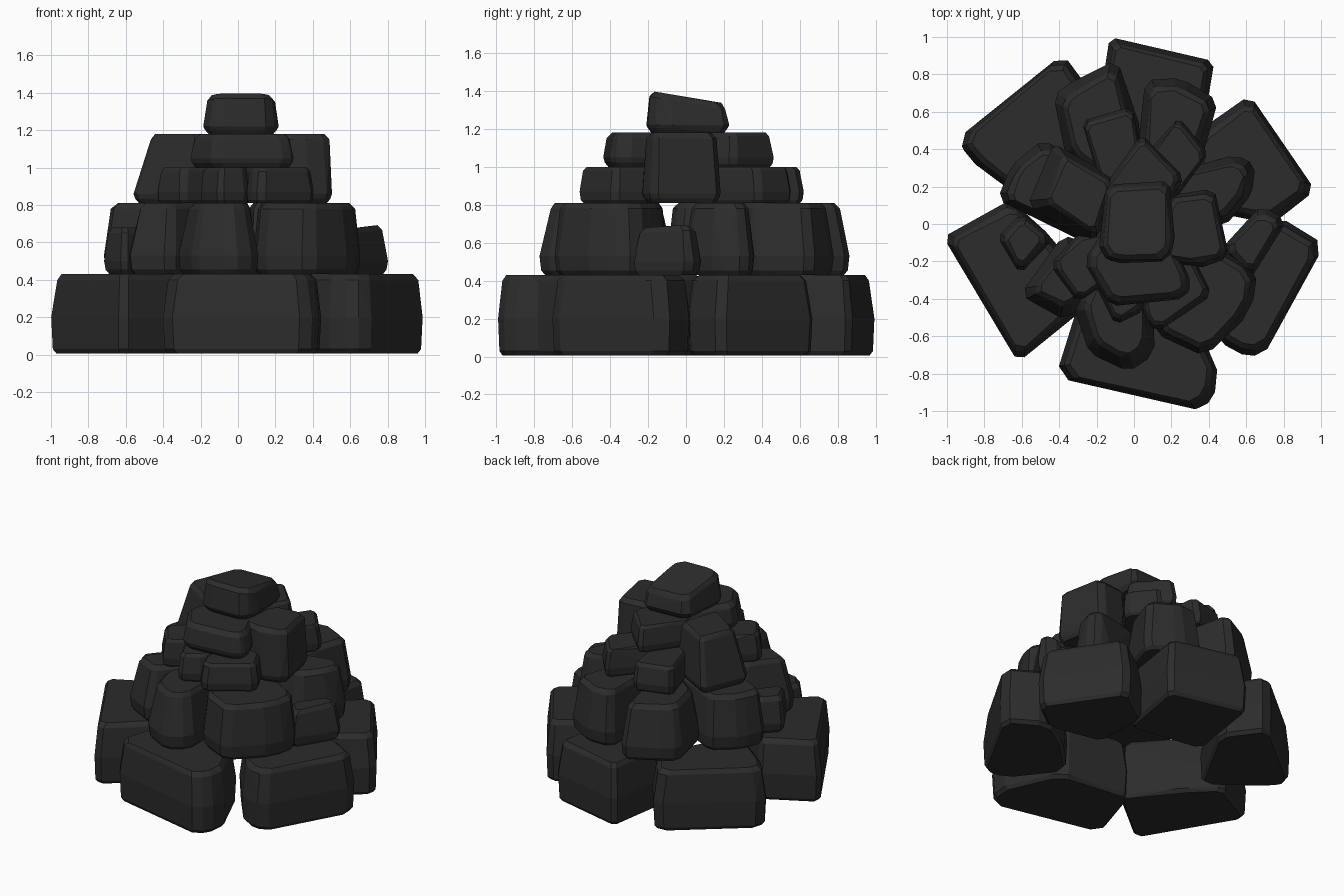
import bpy
import bmesh
import random
from mathutils import Vector

random.seed(4)

cube = bpy.data.objects.get("Cube")
if cube:
    bpy.data.objects.remove(cube, do_unlink=True)

# One dark stone colour
stone = bpy.data.materials.new("dark_stone")
stone.use_nodes = True
COLOUR = (.025, .025, .025, 1)
stone.diffuse_color = COLOUR
shader = next(n for n in stone.node_tree.nodes if n.type == "BSDF_PRINCIPLED")
shader.inputs["Base Color"].default_value = COLOUR
shader.inputs["Roughness"].default_value = .9


def chamfered(corners, cut):
    """Replace every corner of the footprint by a short cut edge."""
    result = []
    for i, corner in enumerate(corners):
        for neighbour in (corners[i - 1], corners[(i + 1) % len(corners)]):
            edge = neighbour - corner
            size = cut * random.uniform(.7, 1.2)
            result.append(corner + edge.normalized() * min(size, edge.length * .4))
    return result


def rock(name, layer, *corners, cut=.04, edge=.03, taper=.03, lean=(0, 0), slope=(0, 0)):
    """A chipped block: widest at its belly, with worn rims above and below."""
    low, belly, high = layer
    outline = chamfered([Vector(c) for c in corners], cut)
    centre = sum(outline, Vector((0, 0))) / len(outline)
    # Height, inward offset and share of the lean for each ring
    rings = ((low, edge, 0), (low + edge * .8, edge * .3, 0), (belly, 0, 0),
             (high - edge, taper, 1), (high, taper + edge, 1))
    bm = bmesh.new()
    for z, inset, share in rings:
        for point in outline:
            arm = point - centre
            spot = centre + arm * max(.3, 1 - inset / arm.length)
            spot += Vector(lean) * share
            tilt = (spot - centre).dot(Vector(slope)) * share
            wobble = random.uniform(-.005, .005) * share
            bm.verts.new((spot.x + wobble, spot.y - wobble, z + tilt))
    hull = bmesh.ops.convex_hull(bm, input=bm.verts)
    loose = {v for v in hull["geom_interior"] + hull["geom_unused"]
             if isinstance(v, bmesh.types.BMVert)}
    bmesh.ops.delete(bm, geom=list(loose), context="VERTS")
    bmesh.ops.dissolve_limit(bm, angle_limit=.07, verts=bm.verts, edges=bm.edges)
    bmesh.ops.recalc_face_normals(bm, faces=bm.faces)
    mesh = bpy.data.meshes.new(name)
    bm.to_mesh(mesh)
    bm.free()
    mesh.materials.append(stone)
    bpy.context.collection.objects.link(bpy.data.objects.new(name, mesh))


# Bottom, belly and top heights of the courses
BASE = (.005, .2, .43)
SECOND = (.43, .53, .81)
SMALL = (.43, .5, .68)
THIRD = (.81, .87, 1)
TALL = (.81, .86, 1.18)
FOURTH = (1, 1.05, 1.18)
CAP = (1.18, 1.22, 1.375)

# Ring of six large base stones
rock("base_back", BASE, (-.13, 1), (.43, .87), (.34, .34), (-.22, .42))
rock("base_back_right", BASE, (-.38, .91), (-.94, .46), (-.89, .35), (-.5, .06), (-.18, .64), cut=.06)
rock("base_right", BASE, (-1.02, -.07), (-.66, .13), (-.45, -.06), (-.2, -.4), (-.62, -.74))
rock("base_front", BASE, (-.42, -.82), (-.27, -.34), (.28, -.4), (.47, -.84), (.37, -1), cut=.06)
rock("base_front_left", BASE, (.76, .05), (1.02, -.11), (.69, -.71), (.52, -.69), (.26, -.36), (.5, -.1), cut=.06)
rock("base_back_left", BASE, (.62, .69), (.97, .18), (.74, 0), (.34, .08), (.32, .48))

# Second course
rock("second_back_right", SECOND, (-.43, .68), (-.37, .74), (-.09, .88), (.04, .5), (-.02, .14), (-.36, .34), taper=.05)
rock("second_back_left", SECOND, (.06, .77), (.25, .78), (.45, .66), (.36, .34), (.08, .14), (.02, .4), taper=.04)
rock("second_right", SECOND, (-.73, .13), (-.66, .31), (-.49, .45), (-.08, .24), (-.08, -.06), (-.24, -.11), taper=.04)
rock("second_left", SECOND, (.18, .27), (.54, .37), (.65, .32), (.63, .16), (.48, -.02), (.1, .04), taper=.04)
rock("second_front_left", SECOND, (.1, -.58), (.38, -.71), (.63, -.47), (.66, -.25), (.42, -.1), (.08, -.1), cut=.06)
rock("second_front", SECOND, (-.33, -.42), (-.24, -.69), (-.03, -.79), (.11, -.7), (.1, -.2), (-.18, -.16), taper=.06)
rock("second_front_right", SECOND, (-.61, -.38), (-.36, -.52), (-.06, -.16), (-.38, -.06), taper=.06)

# Small wedged stones on the base
rock("wedge_left", SMALL, (.46, -.14), (.68, .1), (.82, .02), (.62, -.3), taper=.03, slope=(.12, 0))
rock("wedge_right", SMALL, (-.73, -.07), (-.6, .06), (-.43, -.08), (-.61, -.27), cut=.03, taper=.02)

# Third course
rock("third_back_right", THIRD, (-.28, .55), (-.01, .63), (.06, .3), (.04, .06), (-.16, .14), cut=.03, edge=.02, taper=.02)
rock("third_back_left", THIRD, (0, .3), (.24, .57), (.4, .38), (.2, .1), (.04, .06), cut=.03, edge=.02, taper=.02)
rock("third_front_left", THIRD, (.05, -.5), (.12, -.58), (.42, -.38), (.26, -.06), (.02, -.06), cut=.03, edge=.02, taper=.02)
rock("third_front", THIRD, (-.22, -.3), (-.1, -.54), (.06, -.46), (.06, -.12), cut=.03, edge=.02, taper=.02)
rock("third_front_right", THIRD, (-.45, -.22), (-.3, -.42), (-.04, -.24), (-.1, -.02), (-.31, -.06), cut=.03, edge=.02, taper=.02)

# Two tall stones that span the third and fourth courses
rock("tall_right", TALL, (-.57, .1), (-.43, .43), (-.08, .24), (-.21, -.12), cut=.03, taper=.06, lean=(.03, 0))
rock("tall_left", TALL, (.13, -.2), (.17, .15), (.43, .19), (.51, -.18), (.34, -.24), taper=.02)

# Fourth course
rock("fourth_back", FOURTH, (.04, .48), (.27, .25), (.12, .0), (-.19, .16), cut=.03, edge=.02, taper=.02)
rock("fourth_front", FOURTH, (-.27, -.2), (-.13, -.44), (.27, -.4), (.31, -.32), (.16, .02), (-.13, .02), taper=.02)

# Sloping cap stone
rock("cap_stone", CAP, (-.19, -.16), (-.1, -.21), (.18, -.2), (.22, -.1), (.19, .23), (-.15, .21),
     cut=.035, taper=.02, slope=(0, -.17))
